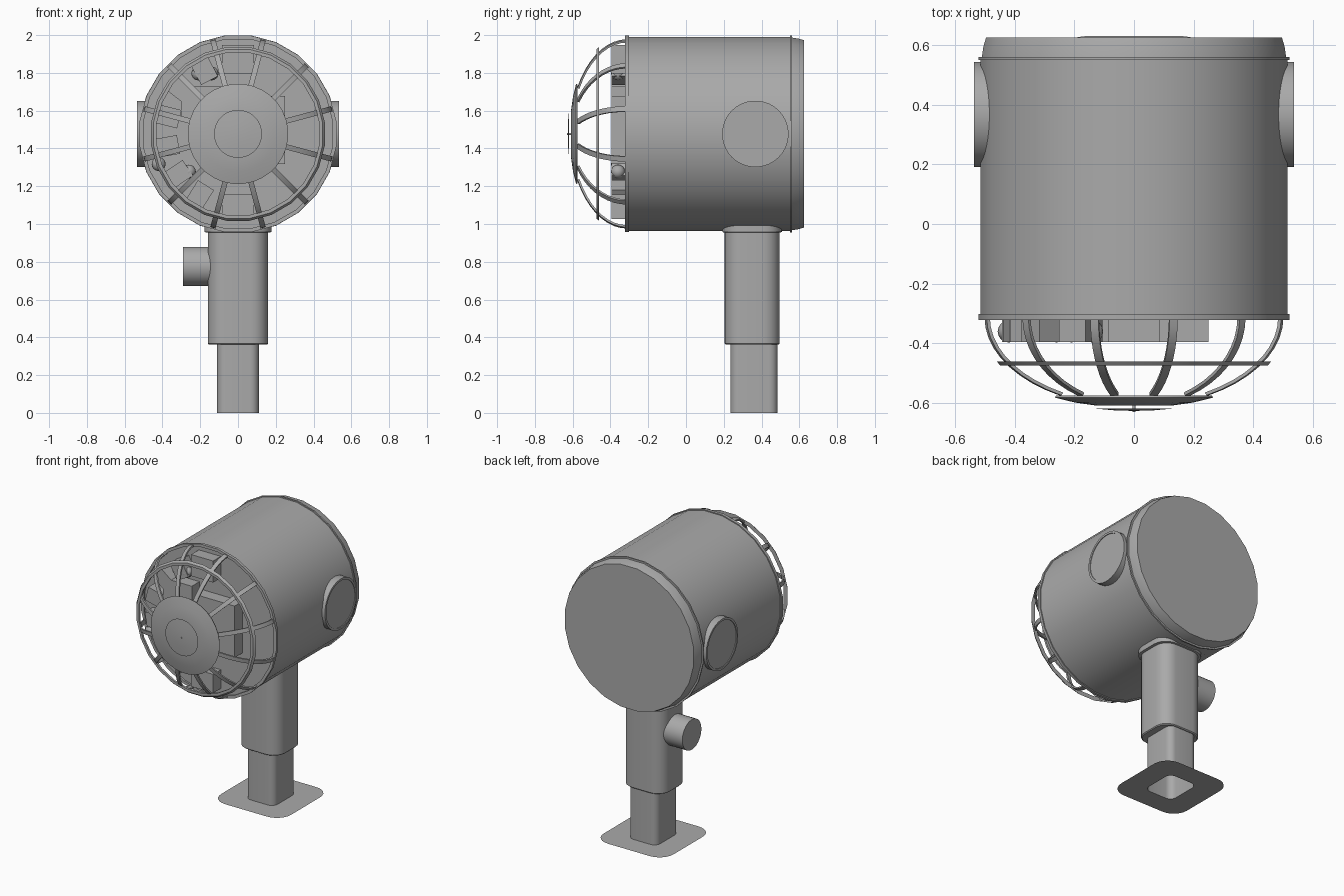
import bpy, math
from math import sin, cos, pi, radians
from mathutils import Vector, Matrix

if "Cube" in bpy.data.objects:
    bpy.data.objects.remove(bpy.data.objects["Cube"])

CZ = 1.477   # height of the lamp axis
PY = 0.36    # depth of the post axis

grey = bpy.data.materials.new("mid grey")
grey.diffuse_color = (0.4, 0.4, 0.4, 1)
grey.use_nodes = True
grey.node_tree.nodes["Principled BSDF"].inputs["Base Color"].default_value = grey.diffuse_color


def make(name, verts, faces, smooth=True):
    me = bpy.data.meshes.new(name)
    me.from_pydata([tuple(v) for v in verts], [], faces)
    me.materials.append(grey)
    ob = bpy.data.objects.new(name, me)
    bpy.context.collection.objects.link(ob)
    if smooth:
        bpy.ops.object.select_all(action='DESELECT')
        ob.select_set(True)
        bpy.context.view_layer.objects.active = ob
        bpy.ops.object.shade_smooth_by_angle(angle=radians(35))
    return ob


def lathe(name, prof, n=24, axis='Y', origin=(0, 0, CZ), caps=(True, True), closed=False):
    """Revolve (radius, distance) points around an axis."""
    o, verts, faces = Vector(origin), [], []
    for r, d in prof:
        for i in range(n):
            a = 2 * pi * (i + 0.5) / n
            u, v = r * cos(a), r * sin(a)
            verts.append(o + Vector((u, d, v) if axis == 'Y' else (d, u, v)))
    m = len(prof)
    for j in range(m if closed else m - 1):
        k = (j + 1) % m
        for i in range(n):
            p = (i + 1) % n
            f = (j*n + i, j*n + p, k*n + p, k*n + i)
            faces.append(f if axis == 'Y' else f[::-1])
    if not closed:
        if caps[0]:
            faces.append(tuple(range(n)) if axis == 'X' else tuple(range(n))[::-1])
        if caps[1]:
            faces.append(tuple((m-1)*n + i for i in range(n)))
    ob = make(name, verts, faces)
    fix_normals(ob)
    return ob


def fix_normals(ob):
    import bmesh
    bm = bmesh.new()
    bm.from_mesh(ob.data)
    bmesh.ops.recalc_face_normals(bm, faces=bm.faces)
    bm.to_mesh(ob.data)
    bm.free()


def rounded(hx, hy, r, z, cy=PY, k=6):
    """Rounded rectangle outline."""
    pts = []
    for q, (sx, sy) in enumerate(((1, 1), (-1, 1), (-1, -1), (1, -1))):
        for i in range(k + 1):
            a = pi/2 * (q + i / k)
            pts.append(Vector((sx*(hx-r) + r*cos(a), cy + sy*(hy-r) + r*sin(a), z)))
    return pts


def loft(name, loops):
    n = len(loops[0])
    faces = [(j*n+i, j*n+(i+1) % n, (j+1)*n+(i+1) % n, (j+1)*n+i)
             for j in range(len(loops)-1) for i in range(n)]
    return make(name, [v for l in loops for v in l], faces)


def box(name, cx, cz, w, h, ang=0.0, y0=-0.395, y1=-0.29):
    verts = []
    for y in (y0, y1):
        for sx, sz in ((-1, -1), (1, -1), (1, 1), (-1, 1)):
            p = Matrix.Rotation(ang, 2) @ Vector((sx*w/2, sz*h/2))
            verts.append((cx + p.x, y, CZ + cz + p.y))
    faces = [(0, 1, 2, 3), (7, 6, 5, 4), (0, 4, 5, 1), (1, 5, 6, 2), (2, 6, 7, 3), (3, 7, 4, 0)]
    fix_normals(make(name, verts, faces, False))


# main drum, closed at the front by the inner panel
lathe("drum", [(0.518, -0.31), (0.518, 0.56)])
lathe("front_rim", [(0.525, -0.322), (0.525, -0.302), (0.505, -0.302), (0.505, -0.322)], closed=True)
lathe("rear_rim", [(0.526, 0.55), (0.526, 0.56), (0.505, 0.56), (0.505, 0.55)], closed=True)
lathe("rear_cap", [(0.515, 0.555), (0.509, 0.595), (0.5, 0.625)])

# round side bosses with a raised lip
for s, nm in ((1, "right"), (-1, "left")):
    lathe("side_boss_" + nm,
          [(0.176, s*0.42), (0.176, s*0.536), (0.161, s*0.536), (0.161, s*0.531)],
          36, 'X', (0, 0.367, CZ))


# cage: profile angle 0 at the rim, 90 degrees at the nose
def dome(t):
    return 0.515 * cos(t), -0.312 - 0.302 * sin(t)


T_END = math.acos(0.255 / 0.515)
for k in range(12):
    a = radians(15 + 30 * k)
    rad, tan = Vector((cos(a), 0, sin(a))), Vector((-sin(a), 0, cos(a)))
    verts, faces, N = [], [], 9
    for i in range(N + 1):
        t = T_END * i / N
        r, y = dome(t)
        nrm = rad * cos(t) + Vector((0, -sin(t), 0))
        c = rad * r + Vector((0, y, CZ))
        for u, v in ((-1, 0), (1, 0), (1, -1), (-1, -1)):
            verts.append(c + tan * (0.014 * u) + nrm * (0.011 * v))
    for i in range(N):
        for j in range(4):
            p = (j + 1) % 4
            faces.append((i*4+j, i*4+p, i*4+4+p, i*4+4+j))
    fix_normals(make("cage_rib_%02d" % k, verts, faces))
lathe("cage_ring", [(0.464, -0.46), (0.452, -0.475), (0.434, -0.475), (0.434, -0.46)], closed=True)
lathe("nose_disc", [(0.262, -0.574), (0.266, -0.582), (0.2, -0.598), (0.13, -0.608)], 32)
lathe("nose_badge", [(0.127, -0.619), (0.06, -0.625), (0.01, -0.626)], 32)
lathe("nose_pin", [(0.006, -0.6), (0.006, -0.63)], 12)

# components on the front panel
box("top_block", 0.0, 0.395, 0.17, 0.15)
box("bottom_block", 0.0, -0.385, 0.17, 0.13)
box("centre_block", 0.1, 0.02, 0.3, 0.36)
box("wide_block", -0.19, 0.16, 0.22, 0.18)
for i, d in enumerate((118, 142, 166, 190, 214, 238)):
    a = radians(d)
    box("side_block_%d" % i, 0.38*cos(a), 0.38*sin(a), 0.12, 0.1, a)
for i, (x, z) in enumerate(((-0.42, -0.16), (-0.21, 0.32), (-0.14, 0.32), (-0.26, -0.2))):
    bpy.ops.mesh.primitive_uv_sphere_add(segments=16, ring_count=8, radius=0.037,
                                         location=(x, -0.36, CZ + z))
    ob = bpy.context.object
    ob.name = "bulb_%d" % i
    ob.data.materials.append(grey)
    bpy.ops.object.shade_smooth_by_angle(angle=radians(40))

# post: open lower tube, wider upper sleeve, collar under the drum
loft("lower_post", [rounded(0.11, 0.125, 0.045, z) for z in (0, 0.315, 0.42)])
sleeve_y = 0.35
loft("upper_post", [rounded(0.11, 0.125, 0.045, 0.362),
                    rounded(0.155, 0.14, 0.09, 0.362, sleeve_y),
                    rounded(0.16, 0.146, 0.09, 0.368, sleeve_y),
                    rounded(0.16, 0.146, 0.09, 1.05, sleeve_y)])
loft("collar", [rounded(0.16, 0.146, 0.09, 0.955, sleeve_y),
                rounded(0.178, 0.158, 0.1, 0.957, sleeve_y),
                rounded(0.178, 0.158, 0.1, 1.0, sleeve_y)])

# side knob on the post
lathe("post_knob", [(0.105, -0.1), (0.105, -0.29)], 32, 'X', (0, 0.35, 0.775))

# flat base plate with a hole below the tube
loft("base_plate", [rounded(0.27, 0.27, 0.11, 0.001), rounded(0.11, 0.125, 0.045, 0.001)])
